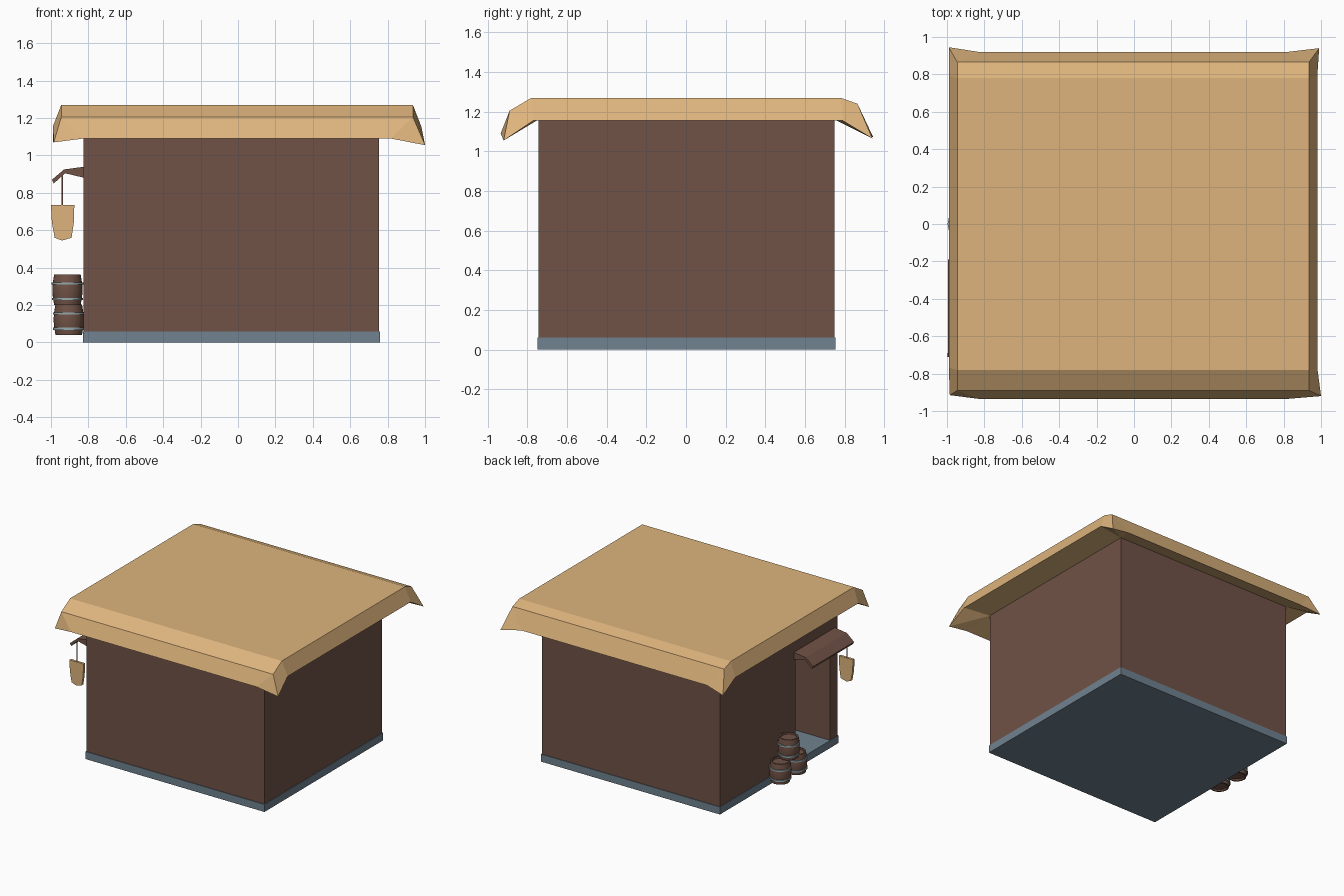
import bpy, bmesh, math

if "Cube" in bpy.data.objects:
    bpy.data.objects.remove(bpy.data.objects["Cube"])


def material(name, rgb):
    m = bpy.data.materials.new(name)
    m.diffuse_color = (*rgb, 1)
    m.use_nodes = True
    m.node_tree.nodes["Principled BSDF"].inputs["Base Color"].default_value = m.diffuse_color
    return m


WOOD = material("brown_wood", (0.162, 0.084, 0.061))
TAN = material("tan_thatch", (0.73, 0.456, 0.205))
STONE = material("blue_grey_stone", (0.162, 0.223, 0.275))
METAL = material("pale_metal", (0.30, 0.40, 0.43))


def mesh_object(name, verts, faces, mat):
    me = bpy.data.meshes.new(name)
    me.from_pydata(verts, [], faces)
    bm = bmesh.new()
    bm.from_mesh(me)
    bmesh.ops.recalc_face_normals(bm, faces=bm.faces)
    bm.to_mesh(me)
    bm.free()
    ob = bpy.data.objects.new(name, me)
    bpy.context.collection.objects.link(ob)
    if mat:
        me.materials.append(mat)
    return ob


def prism_y(name, profile, y0, y1, mat):
    """Extrude an (x, z) profile along y."""
    n = len(profile)
    verts = [(x, y, z) for y in (y0, y1) for x, z in profile]
    faces = [(i, (i + 1) % n, n + (i + 1) % n, n + i) for i in range(n)]
    faces += [tuple(range(n)), tuple(range(n, 2 * n))]
    return mesh_object(name, verts, faces, mat)


def box(name, x0, x1, y0, y1, z0, z1, mat):
    return prism_y(name, [(x0, z0), (x1, z0), (x1, z1), (x0, z1)], y0, y1, mat)


def lathe(name, profile, center, mat, sides=16, closed=False):
    """Revolve an (r, z) profile around a vertical axis."""
    cx, cy, cz = center
    n = len(profile)
    verts = []
    for s in range(sides):
        a = 2 * math.pi * s / sides
        verts += [(cx + r * math.cos(a), cy + r * math.sin(a), cz + z) for r, z in profile]
    faces = []
    for s in range(sides):
        t = (s + 1) % sides
        for i in range(n if closed else n - 1):
            j = (i + 1) % n
            faces.append((s * n + i, t * n + i, t * n + j, s * n + j))
    if not closed:
        faces.append(tuple(s * n for s in range(sides)))
        faces.append(tuple(s * n + n - 1 for s in range(sides)))
    ob = mesh_object(name, verts, faces, mat)
    bpy.context.view_layer.objects.active = ob
    ob.select_set(True)
    bpy.ops.object.shade_smooth_by_angle(angle=math.radians(30))
    ob.select_set(False)
    return ob


# Foundation slab and walls with a doorway recess on the left side
box("foundation", -0.83, 0.76, -0.75, 0.755, 0, 0.06, STONE)
walls = box("walls", -0.825, 0.755, -0.745, 0.75, 0.05, 1.16, WOOD)
cutter = box("doorway_cutter", -1.0, -0.35, -0.645, -0.21, 0.0, 0.88, None)
cutter.hide_render = True
cutter.hide_set(True)
cut = walls.modifiers.new("doorway", 'BOOLEAN')
cut.operation = 'DIFFERENCE'
cut.solver = 'EXACT'
cut.object = cutter

# Roof: top edge, drooping lip and soffit meeting the walls
top = [(-.945, -.89, 1.205), (.935, -.89, 1.205), (.935, -.78, 1.27), (.935, .78, 1.27),
       (.935, .865, 1.24), (-.945, .865, 1.24), (-.945, .78, 1.27), (-.945, -.78, 1.27)]
lip = [(-.83, -.935, 1.09), (.82, -.935, 1.09), (1.0, -.92, 1.055), (.98, -.77, 1.155),
       (.98, .79, 1.155), (.99, .94, 1.065), (.82, .92, 1.10), (-.83, .92, 1.10),
       (-.99, .945, 1.07), (-.99, .79, 1.155), (-.99, -.77, 1.155), (-.985, -.915, 1.07)]
soffit = [(x, y, 1.16) for x, y in ((-.825, -.745), (.755, -.745), (.755, .75), (-.825, .75))]
lip_to_top = [0, 1, 1, 2, 3, 4, 4, 5, 5, 6, 7, 0]
lip_to_soffit = [0, 1, 1, 1, 2, 2, 2, 3, 3, 3, 0, 0]
faces = [(0, 1, 2, 7), (7, 2, 3, 6), (6, 3, 4, 5), (20, 21, 22, 23)]
for i in range(12):
    j = (i + 1) % 12
    for links, base in ((lip_to_top, 0), (lip_to_soffit, 20)):
        f = (8 + i, 8 + j, base + links[j], base + links[i])
        faces.append(tuple(dict.fromkeys(f)))
mesh_object("roof", top + lip + soffit, faces, TAN)

# Door awning
prism_y("door_awning", [(-.82, .94), (-.93, .925), (-.995, .87), (-.985, .85),
                        (-.925, .905), (-.82, .88)], -0.71, -0.19, WOOD)

# Hanging sign board and rod
prism_y("sign_board", [(-1.0, .735), (-.875, .735), (-.878, .64), (-.89, .56),
                       (-.94, .545), (-.98, .56), (-.995, .64)], -0.71, -0.69, TAN)
box("sign_rod", -.943, -.936, -.704, -.696, .73, .91, WOOD)

# Stack of three barrels with metal hoops
barrel = [(.058, .012), (.06, 0), (.071, 0), (.079, .05), (.081, .082),
          (.079, .115), (.071, .163), (.06, .163), (.058, .152)]
for k, (x, y, z) in enumerate([(-.905, .095, .04), (-.905, -.105, .04), (-.912, 0, .2)]):
    lathe(f"barrel_{k + 1}", barrel, (x, y, z), WOOD)
    for h, (low, r) in enumerate([(.033, .08), (.115, .082)]):
        hoop = [(r - .01, low - .006), (r + .003, low - .006),
                (r + .003, low + .006), (r - .01, low + .006)]
        lathe(f"barrel_{k + 1}_hoop_{h + 1}", hoop, (x, y, z), METAL, closed=True)
